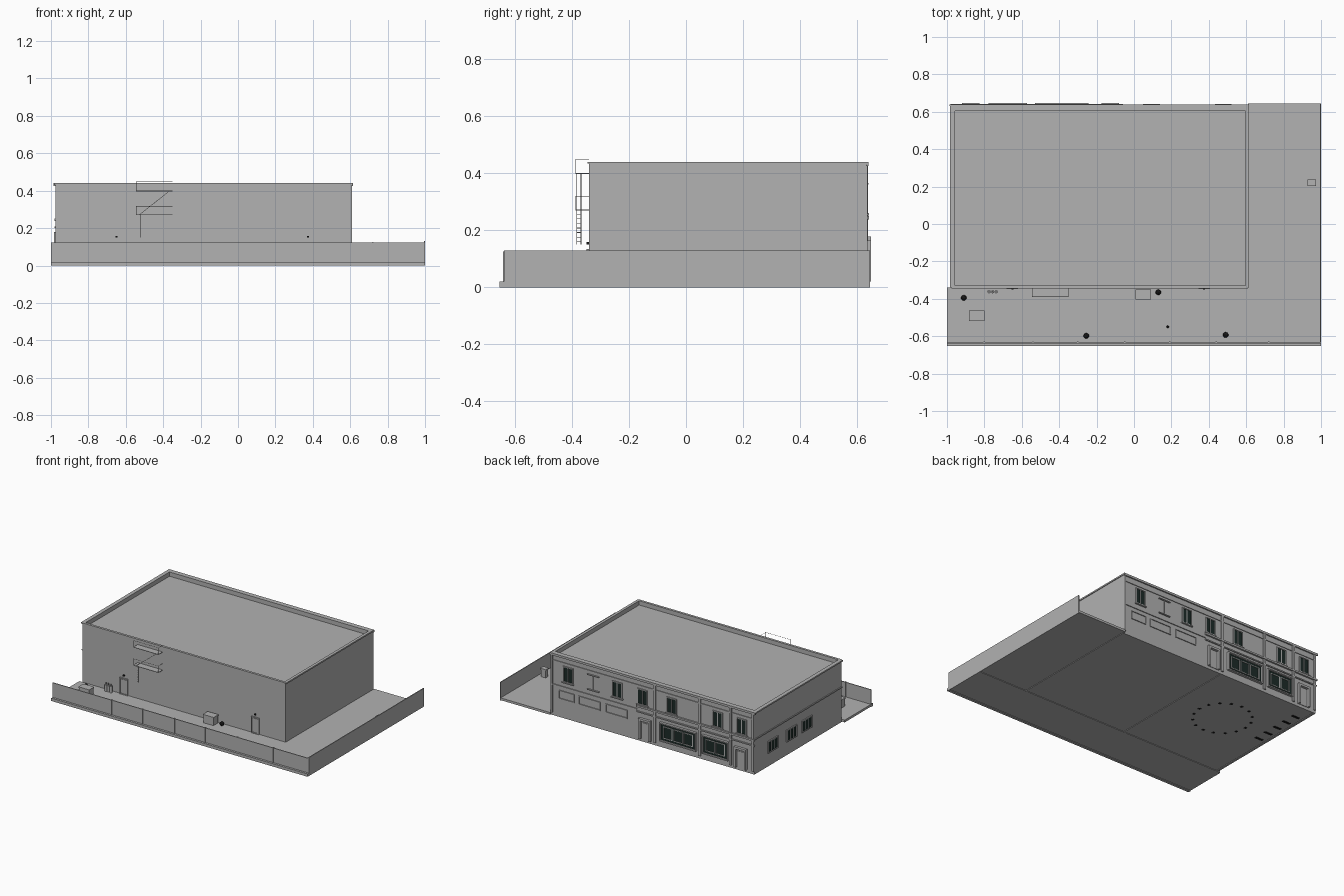
import bpy, bmesh, math
from mathutils import Vector, Matrix

if "Cube" in bpy.data.objects:
    bpy.data.objects.remove(bpy.data.objects["Cube"])


def mat(name, col):
    m = bpy.data.materials.new(name)
    m.diffuse_color = (*col, 1)
    m.use_nodes = True
    m.node_tree.nodes["Principled BSDF"].inputs["Base Color"].default_value = m.diffuse_color
    return m


GREY = mat("plaster_grey", (0.445, 0.445, 0.445))
GLASS = mat("dark_glass", (0.012, 0.024, 0.021))
BLACK = mat("black", (0.01, 0.01, 0.01))


def finish(name, bm, material):
    me = bpy.data.meshes.new(name)
    bm.to_mesh(me)
    bm.free()
    me.materials.append(material)
    ob = bpy.data.objects.new(name, me)
    bpy.context.collection.objects.link(ob)
    return ob


def add_box(bm, x0, x1, y0, y1, z0, z1):
    m = Matrix.Translation(((x0 + x1) / 2, (y0 + y1) / 2, (z0 + z1) / 2))
    m = m @ Matrix.Diagonal((x1 - x0, y1 - y0, z1 - z0, 1))
    bmesh.ops.create_cube(bm, size=1, matrix=m)


def boxes(name, items, material=GREY):
    bm = bmesh.new()
    for it in items:
        add_box(bm, *it)
    return finish(name, bm, material)


def rods(name, segments, r=0.0015, material=GREY):
    bm = bmesh.new()
    for a, b in segments:
        a, b = Vector(a), Vector(b)
        d = b - a
        m = Matrix.Translation((a + b) / 2) @ d.to_track_quat('Z', 'Y').to_matrix().to_4x4()
        bmesh.ops.create_cone(bm, cap_ends=True, segments=4, radius1=r, radius2=r,
                              depth=d.length, matrix=m)
    return finish(name, bm, material)


def frame(u0, u1, z0, z1, t):
    """Four bars around a rectangle, as (u0, u1, z0, z1)."""
    return [(u0, u1, z1 - t, z1), (u0, u1, z0, z0 + t),
            (u0, u0 + t, z0 + t, z1 - t), (u1 - t, u1, z0 + t, z1 - t)]


L, R, F, B, TOP = -0.975, 0.61, -0.34, 0.63, 0.44

# Ground slab, kerb and footings seen beneath
boxes("yard_slab", [(-1, 1, -0.637, F, 0.004, 0.02), (R, 1, F, 0.645, 0.004, 0.02),
                    (L, R, F, B, 0.004, 0.02)])
boxes("front_kerb", [(-1, 1, -0.653, -0.633, 0, 0.02)])
boxes("footings", [(L, 1, F - 0.008, F + 0.008, 0, 0.006),
                   (R - 0.008, R + 0.008, F, B, 0, 0.006),
                   (-0.21, -0.194, F, B, 0, 0.006),
                   (L, R, B - 0.014, B, 0, 0.006), (L, L + 0.014, F, B, 0, 0.006)])

# Yard walls with posts
boxes("front_yard_wall", [(-1, 1, -0.638, -0.632, 0.02, 0.123)])
boxes("wall_posts", [(x - 0.004, x + 0.004, -0.642, -0.628, 0.02, 0.125)
                     for x in (-0.80, -0.54, -0.30, -0.05, 0.19, 0.44, 0.72)])
boxes("right_yard_wall", [(0.994, 1, -0.638, 0.645, 0, 0.13)])

# Main block, parapet and cornice
boxes("main_block", [(L, R, F, B, 0.02, 0.41)])
boxes("parapet", [(L, R, F, F + 0.012, 0.41, TOP), (L, R, B - 0.025, B, 0.41, TOP),
                  (L, L + 0.017, F, B, 0.41, TOP), (R - 0.015, R, F, B, 0.41, TOP)])
boxes("cornice", [(L - 0.012, R + 0.006, B, B + 0.009, 0.425, TOP),
                  (L - 0.01, L, F, B, 0.43, TOP), (R, R + 0.005, F, B, 0.43, TOP),
                  (L, R, F - 0.005, F, 0.434, TOP)])

# Back facade bands and pilasters
boxes("string_courses", [(L - 0.006, -0.06, B, B + 0.012, 0.238, 0.25),
                         (L - 0.006, -0.06, B, B + 0.008, 0.2, 0.208),
                         (-0.06, R, B, B + 0.006, 0.215, 0.223),
                         (L - 0.006, L, F, B, 0.243, 0.251),
                         (L, R, B, B + 0.005, 0.385, 0.393)])
boxes("pilasters", [(x - 0.009, x + 0.009, B, B + 0.008, 0.02, 0.425)
                    for x in (-0.966, -0.79, -0.55, -0.2)])
boxes("corner_strip", [(R - 0.012, R, B, B + 0.006, 0.02, 0.425)])

# Upper windows: glass, frames, sills
glass, frames = [], []
for x in (0.477, 0.093, -0.103, -0.33, -0.69, -0.878):
    w, z0, z1 = 0.034, 0.262, 0.365
    glass.append((x - w, x + w, B, B + 0.003, z0, z1))
    frames += [(a, b, B, B + 0.007, c, d) for a, b, c, d in frame(x - w - 0.005, x + w + 0.005, z0 - 0.004, z1 + 0.004, 0.006)]
    frames.append((x - 0.003, x + 0.003, B, B + 0.005, z0, z1))
    frames.append((x - 0.045, x + 0.045, B, B + 0.012, z0 - 0.01, z0 - 0.004))
boxes("upper_glass", glass, GLASS)
boxes("upper_frames", frames)
boxes("blank_window_sills", [(0.235, 0.325, B, B + 0.01, z, z + 0.006) for z in (0.255, 0.36)])
rods("facade_pipe", [((0.28, B + 0.004, 0.26), (0.28, B + 0.004, 0.36))], 0.002)

# Shop windows: dark surround, glazed panes with pale bars
dark, pale = [], []
for x0, x1, n in ((-0.52, -0.25, 3), (-0.77, -0.58, 2)):
    dark.append((x0, x1, B, B + 0.006, 0.055, 0.17))
    pale += [(a, b, B, B + 0.018, c, d) for a, b, c, d in frame(x0 - 0.008, x1 + 0.008, 0.047, 0.178, 0.008)]
    s = (x1 - x0 - 0.03) / n
    for i in range(n):
        a = x0 + 0.015 + i * s
        pale += [(p, q, B, B + 0.01, c, d) for p, q, c, d in frame(a + 0.004, a + s - 0.004, 0.07, 0.155, 0.005)]
boxes("shop_glass", dark, GLASS)
boxes("shop_frames", pale)

# Back doors with surrounds
doors = []
for x in (-0.126, -0.872):
    doors.append((x - 0.03, x + 0.03, B, B + 0.004, 0.02, 0.135))
    doors += [(x - 0.047, x - 0.033, B, B + 0.018, 0.02, 0.165),
              (x + 0.033, x + 0.047, B, B + 0.018, 0.02, 0.165),
              (x - 0.047, x + 0.047, B, B + 0.018, 0.15, 0.165)]
boxes("back_doors", doors)

# Blank ground-floor panels
boxes("facade_panels", [(a, b, B, B + 0.006, c, d) for x, w in ((0.49, 0.06), (0.31, 0.085), (0.1, 0.085))
                        for a, b, c, d in frame(x - w, x + w, 0.13, 0.19, 0.005)])

# Left side windows
glass, frames = [], []
for y in (0.43, 0.22, 0.05):
    glass.append((L - 0.004, L, y - 0.05, y + 0.05, 0.1, 0.172))
    frames += [(L - 0.008, L, a, b, c, d) for a, b, c, d in frame(y - 0.056, y + 0.056, 0.094, 0.178, 0.006)]
    frames += [(L - 0.007, L, y + k - 0.002, y + k + 0.002, 0.1, 0.172) for k in (-0.017, 0.017)]
boxes("side_glass", glass, GLASS)
boxes("side_frames", frames)

# Fire escape: two landings, rails, stair and ladder
X0, X1, Y = -0.545, -0.35, -0.388
boxes("escape_landings", [(X0, X1, Y, F, z - 0.003, z) for z in (0.273, 0.4)])
segs = []
for z, h in ((0.273, 0.045), (0.4, 0.047)):
    segs += [((X0, Y, z + h), (X1, Y, z + h)), ((X1, Y, z + h), (X1, F, z + h))]
    segs += [((x, Y, z), (x, Y, z + h)) for x in (X0, X1)]
for y in (Y + 0.005, Y + 0.02):
    segs += [((-0.525, y, 0.273), (-0.365, y, 0.4)), ((-0.52, y, 0.15), (-0.52, y, 0.273))]
segs += [((-0.52, Y + 0.005, 0.16 + i * 0.016), (-0.52, Y + 0.02, 0.16 + i * 0.016)) for i in range(7)]
rods("escape_rails", segs, 0.0011)

# Yard doors with lamps
items, lamps = [], []
for x in (-0.65, 0.375):
    items += [(x - 0.025, x + 0.025, F - 0.004, F, 0.02, 0.125)]
    items += [(a, b, F - 0.008, F, c, d) for a, b, c, d in frame(x - 0.031, x + 0.031, 0.02, 0.135, 0.006)]
    lamps.append((x - 0.005, x + 0.005, F - 0.009, F, 0.15, 0.159))
boxes("yard_doors", items)
boxes("door_lamps", lamps, BLACK)

# Bins and boxes in the yard
bins = []
for x, y, w, d, h in ((0.05, -0.376, 0.042, 0.027, 0.08), (-0.84, -0.49, 0.042, 0.028, 0.08),
                      (0.95, 0.22, 0.022, 0.017, 0.08)):
    bins += [(x - w + 0.003, x + w - 0.003, y - d + 0.003, y + d - 0.003, 0.02, h - 0.008),
             (x - w, x + w, y - d, y + d, h - 0.008, h)]
boxes("yard_bins", bins)

# Gas bottles
bm = bmesh.new()
for i in range(3):
    for r, z0, z1 in ((0.009, 0.02, 0.065), (0.004, 0.065, 0.078)):
        bmesh.ops.create_cone(bm, cap_ends=True, segments=12, radius1=r, radius2=r, depth=z1 - z0,
                              matrix=Matrix.Translation((-0.775 + i * 0.019, -0.362, (z0 + z1) / 2)))
finish("bottles", bm, GREY)

# Black sacks
bm = bmesh.new()
for x, y, r in ((-0.91, -0.395, 0.015), (0.13, -0.365, 0.015), (-0.255, -0.598, 0.015),
                (0.49, -0.593, 0.015), (0.18, -0.55, 0.007)):
    bmesh.ops.create_icosphere(bm, subdivisions=2, radius=r,
                               matrix=Matrix.Translation((x, y, 0.02 + r * 0.8)))
finish("sacks", bm, BLACK)

# Dark feet and grilles showing under the floor
feet = []
for i in range(16):
    a = i * math.tau / 16
    x, y = -0.565 + 0.19 * math.cos(a), 0.2 + 0.19 * math.sin(a)
    feet.append((x - 0.008, x + 0.008, y - 0.008, y + 0.008, 0.002, 0.005))
feet += [(-0.94, -0.88, y - 0.009, y + 0.009, 0.002, 0.005) for y in (0.15, 0.24, 0.33, 0.42, 0.51)]
boxes("floor_feet", feet, BLACK)
